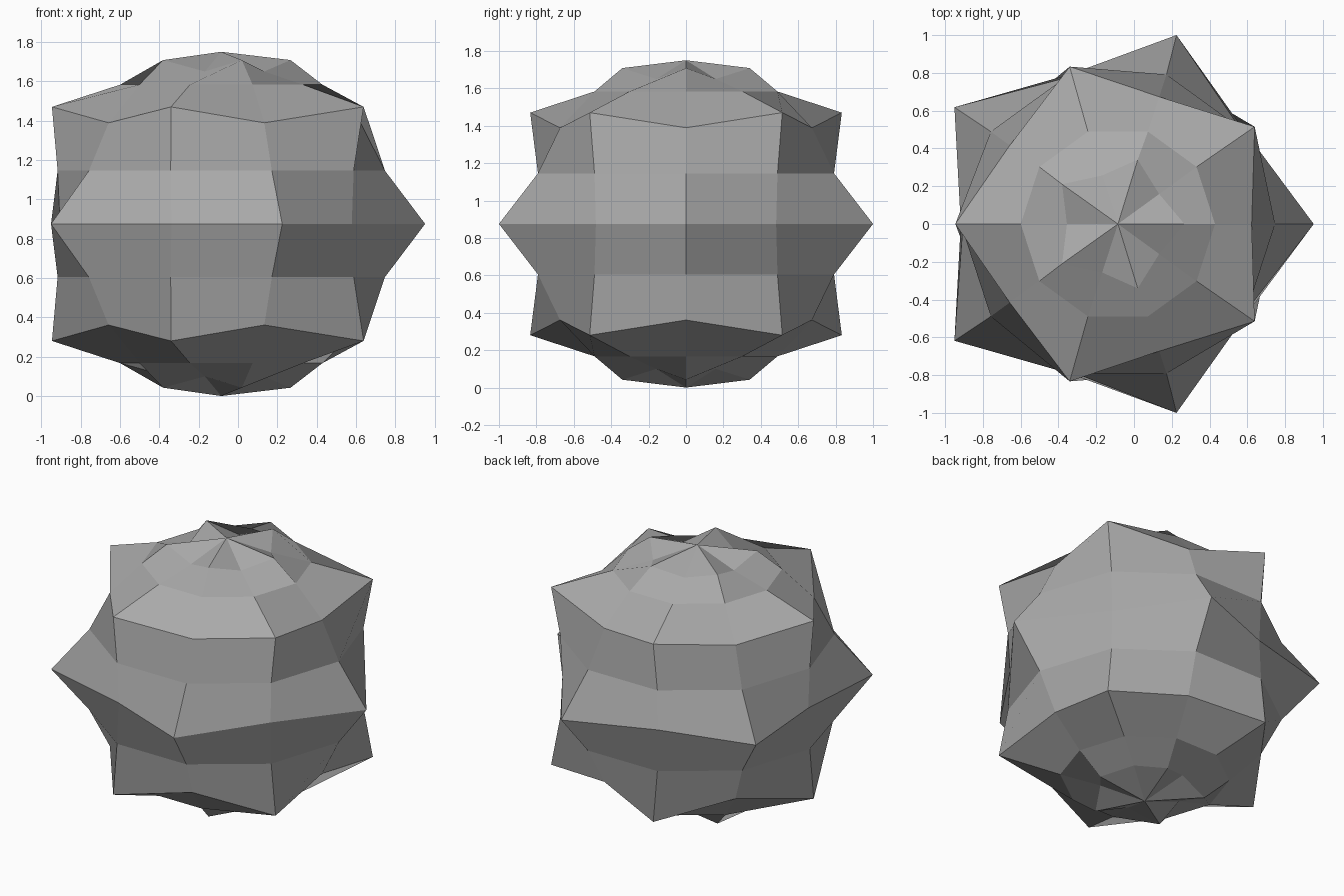
import bpy, bmesh, math

cube = bpy.data.objects.get("Cube")
if cube:
    bpy.data.objects.remove(cube, do_unlink=True)

RADIUS = 0.875
AXIS_X = -0.085
SEGMENTS = 10
STEP = math.radians(36)

# Spiked rings, counted from the equator:
# first spike segment, spike (radius, height, x shift), valley (radius, height)
RINGS = {
    0: (0, (1.0515, 0.0, -0.015), (0.82, 0.0)),
    2: (1, (0.876, 0.595, 0.015), (0.708, 0.514)),
    4: (0, (0.358, 0.833, -0.006), (0.27, 0.775)),
}


def ring_point(ring, segment):
    """Point of the ball, pulled into a spike or pressed in on spiked rings."""
    latitude = ring * STEP / 2
    r, h, shift = RADIUS * math.cos(latitude), RADIUS * math.sin(abs(latitude)), 0
    if abs(ring) in RINGS:
        first, spike, valley = RINGS[abs(ring)]
        r, h, shift = spike if segment % 2 == first else (*valley, 0)
    angle = segment * STEP
    return (AXIS_X + shift + r * math.cos(angle), r * math.sin(angle),
            RADIUS + math.copysign(h, ring))


# Faceted ball: nine rings of ten points and two poles
bm = bmesh.new()
rings = [[bm.verts.new(ring_point(k, s)) for s in range(SEGMENTS)]
         for k in range(-4, 5)]
bottom = bm.verts.new((AXIS_X, 0, 0))
top = bm.verts.new((AXIS_X, 0, 2 * RADIUS))

for s in range(SEGMENTS):
    n = (s + 1) % SEGMENTS
    for low, high in zip(rings, rings[1:]):
        bm.faces.new((low[s], low[n], high[n], high[s]))
    bm.faces.new((rings[0][n], rings[0][s], bottom))
    bm.faces.new((rings[-1][s], rings[-1][n], top))

mesh = bpy.data.meshes.new("spiked_ball")
bm.to_mesh(mesh)
bm.free()
ball = bpy.data.objects.new("spiked_ball", mesh)
bpy.context.collection.objects.link(ball)

# Plain grey stone
grey = bpy.data.materials.new("stone_grey")
grey.use_nodes = True
color = (0.4, 0.4, 0.4, 1)
grey.diffuse_color = color
grey.node_tree.nodes["Principled BSDF"].inputs["Base Color"].default_value = color
mesh.materials.append(grey)
